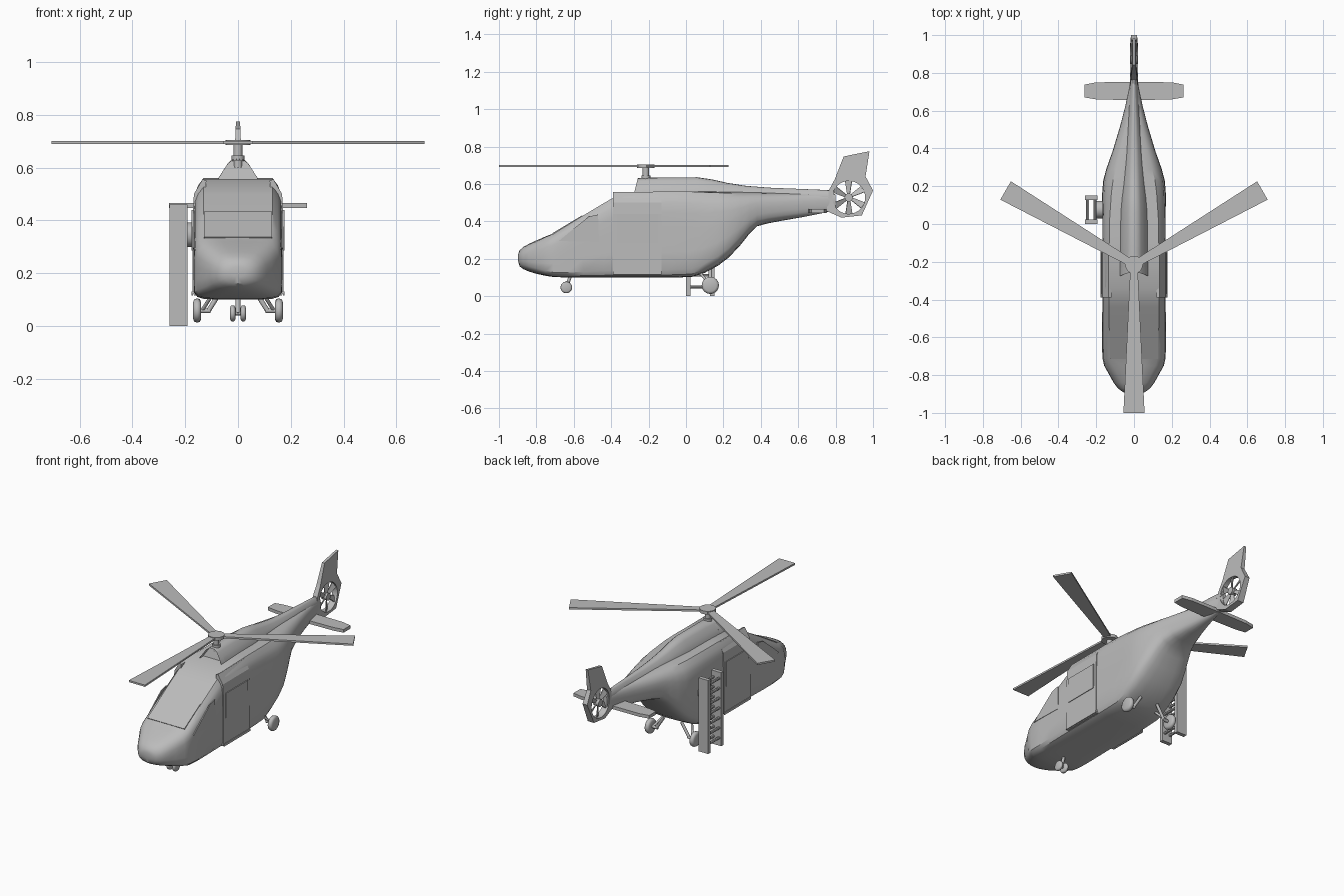
import bpy, bmesh, math
from mathutils import Vector, Matrix

if "Cube" in bpy.data.objects:
    bpy.data.objects.remove(bpy.data.objects["Cube"])

grey = bpy.data.materials.new("light_grey")
grey.diffuse_color = (0.5, 0.5, 0.5, 1)
grey.use_nodes = True
grey.node_tree.nodes["Principled BSDF"].inputs["Base Color"].default_value = grey.diffuse_color


def finish(name, bm, smooth=30):
    bmesh.ops.recalc_face_normals(bm, faces=bm.faces)
    me = bpy.data.meshes.new(name)
    bm.to_mesh(me)
    bm.free()
    ob = bpy.data.objects.new(name, me)
    me.materials.append(grey)
    bpy.context.collection.objects.link(ob)
    if smooth:
        bpy.ops.object.select_all(action='DESELECT')
        ob.select_set(True)
        bpy.context.view_layer.objects.active = ob
        bpy.ops.object.shade_smooth_by_angle(angle=math.radians(smooth))
    return ob


def box(name, lo, hi):
    bm = bmesh.new()
    lo, hi = Vector(lo), Vector(hi)
    bmesh.ops.create_cube(bm, size=1, matrix=Matrix.Translation((lo + hi) / 2) @ Matrix.Diagonal((*(hi - lo), 1)))
    return finish(name, bm, 0)


def rod(name, a, b, r, sides=12, r2=None):
    a, b = Vector(a), Vector(b)
    bm = bmesh.new()
    m = Matrix.Translation((a + b) / 2) @ (b - a).to_track_quat('Z', 'Y').to_matrix().to_4x4()
    bmesh.ops.create_cone(bm, cap_ends=True, segments=sides, radius1=r, radius2=r if r2 is None else r2,
                          depth=(b - a).length, matrix=m)
    return finish(name, bm, 40)


def prism(name, pts, offset):
    """Extrude a closed 3D outline by an offset vector."""
    bm = bmesh.new()
    f = bm.faces.new([bm.verts.new(p) for p in pts])
    g = bmesh.ops.extrude_face_region(bm, geom=[f])['geom']
    bmesh.ops.translate(bm, vec=offset, verts=[v for v in g if isinstance(v, bmesh.types.BMVert)])
    return finish(name, bm, 0)


def loft(rings):
    bm = bmesh.new()
    rows = [[bm.verts.new(p) for p in r] for r in rings]
    n = len(rows[0])
    for a, b in zip(rows, rows[1:]):
        for i in range(n):
            bm.faces.new((a[i], a[(i + 1) % n], b[(i + 1) % n], b[i]))
    front = bm.faces.new(rows[0])
    bm.faces.new(rows[-1])
    return bm, front


# Fuselage: boxy cabin blending into a rounded nose and tail boom
BOXY = [(0, -1), (.45, -1), (.76, -.99), (.92, -.94), (1, -.82), (1, -.4), (1, .1), (.99, .5),
        (.97, .74), (.9, .88), (.78, 1), (.4, 1), (0, 1)]


def section(y, w, z0, z1, k):
    half = []
    for i, (bx, bz) in enumerate(BOXY):
        a = math.pi * i / 12
        x = bx * (1 - k) + math.sin(a) * k
        z = bz * (1 - k) - math.cos(a) * k
        half.append((x * w, y, (z0 + z1) / 2 + z * (z1 - z0) / 2))
    return half + [(-x, y, z) for x, y, z in half[-2:0:-1]]


# y, half width, bottom, top, roundness
HULL = [(-.897, .03, .185, .225, 1), (-.89, .058, .16, .245, .9), (-.87, .085, .145, .263, .75),
        (-.84, .108, .132, .28, .6), (-.80, .13, .12, .298, .45), (-.75, .158, .109, .32, .25),
        (-.71, .167, .103, .335, .1), (-.64, .168, .1, .376, .03), (-.55, .168, .1, .431, 0),
        (-.44, .168, .1, .497, 0), (-.34, .168, .1, .555, 0), (-.1, .168, .1, .56, 0),
        (.03, .168, .102, .56, .05), (.1, .168, .125, .56, .15), (.17, .168, .162, .56, .25),
        (.23, .163, .208, .559, .35), (.29, .147, .272, .558, .45), (.34, .13, .335, .557, .5),
        (.38, .115, .374, .556, .55), (.44, .097, .39, .554, .6), (.52, .073, .405, .552, .65),
        (.62, .047, .422, .55, .7), (.72, .026, .442, .547, .7), (.8, .014, .458, .545, .7)]
finish("fuselage", loft([section(*s) for s in HULL])[0], 35)

# Engine cowling running back into the tail, with an arched intake
ARCH = [(1, 0), (.95, .3), (.74, .55), (.5, .83), (.27, .97), (0, 1)]
COWL = [(-.27, .078, .632), (-.15, .076, .635), (.06, .073, .636), (.14, .066, .624), (.22, .058, .606),
        (.32, .05, .59), (.45, .04, .58), (.6, .029, .574), (.79, .016, .566)]
rings = []
for y, w, top in COWL:
    z0 = .53
    half = [(x * w, y + (.025 * (z - .5) if y < -.2 else 0), z0 + z * (top - z0)) for x, z in ARCH]
    rings.append(half + [(-x, yy, z) for x, yy, z in half[-2::-1]])
bm, front = loft(rings)
bmesh.ops.inset_individual(bm, faces=[front], thickness=.01)
ext = bmesh.ops.extrude_face_region(bm, geom=[front])['geom']
bmesh.ops.delete(bm, geom=[front], context='FACES_ONLY') if front.is_valid else None
bmesh.ops.translate(bm, vec=(0, .04, 0), verts=[v for v in ext if isinstance(v, bmesh.types.BMVert)])
finish("engine_cowling", bm, 35)

# Windshield panel lying on the sloping nose
prism("windshield", [(-.128, -.71, .33), (.128, -.71, .33), (.128, -.55, .426), (-.128, -.55, .426)], (0, -.004, .007))

# Sliding doors, door windows and cockpit side windows on both sides
DOOR = [(.15, .115), (.166, .115), (.173, .13), (.173, .2), (.171, .44), (.167, .5), (.134, .556), (.12, .55)]
for s, side in ((-1, "left"), (1, "right")):
    prism("door_" + side, [(s * x, -.39, z) for x, z in DOOR], (0, .26, 0))
    box("door_sill_" + side, (s * .174 - .003, -.39, .115), (s * .174 + .003, -.13, .13))
    box("door_window_" + side, (s * .172 - .004, -.37, .285), (s * .172 + .004, -.15, .44))
    prism("cockpit_window_" + side,
          [(s * .164, y, z) for y, z in ((-.68, .295), (-.62, .345), (-.52, .425), (-.47, .437), (-.465, .29))],
          (s * .006, 0, 0))

# Main rotor: mast, hub and three tapered blades
HY = -.215
rod("rotor_mast", (0, HY, .6), (0, HY, .7), .017, 16)
rod("mast_collar", (0, HY, .625), (0, HY, .645), .024, 16)
rod("rotor_hub", (0, HY, .685), (0, HY, .705), .047, 20)
for i in range(3):
    r = Matrix.Rotation(math.radians(120 * i), 3, 'Z')
    outline = [(-.02, -.03), (.02, -.03), (.056, -.785), (-.056, -.785)]
    prism("rotor_blade_%d" % (i + 1), [r @ Vector((x, y, .69)) + Vector((0, HY, 0)) for x, y in outline], (0, 0, .011))

# Tail fin, thinner towards the top, with a round fan opening
FIN = [(.752, .455), (.832, .42), (.94, .432), (1, .565), (.96, .64), (.981, .775), (.843, .747), (.795, .624), (.763, .565)]
bm = bmesh.new()
sides = [[bm.verts.new((s * (.022 - .04 * (z - .42)), y, z)) for y, z in FIN] for s in (-1, 1)]
for row in sides:
    bm.faces.new(row)
for i in range(len(FIN)):
    j = (i + 1) % len(FIN)
    bm.faces.new((sides[0][i], sides[0][j], sides[1][j], sides[1][i]))
fin = finish("tail_fin", bm, 0)
FY, FZ = .87, .528
cutter = rod("fan_cutter", (-.1, FY, FZ), (.1, FY, FZ), .088, 32)
cutter.hide_render = True
cutter.hide_set(True)
mod = fin.modifiers.new("fan_opening", 'BOOLEAN')
mod.operation, mod.solver, mod.object = 'DIFFERENCE', 'EXACT', cutter

# Tail fan
rod("fan_hub", (-.018, FY, FZ), (.018, FY, FZ), .022, 16)
for i in range(6):
    r = Matrix.Rotation(math.radians(60 * i), 3, 'X')
    pts = [(-.004, -.007, .015), (.004, .007, .015), (.008, .018, .087), (-.008, -.018, .087)]
    prism("fan_blade_%d" % (i + 1), [r @ Vector(p) + Vector((0, FY, FZ)) for p in pts], r @ Vector((.005, -.002, 0)))

# Horizontal stabiliser
STAB = [(0, .655), (.2, .66), (.262, .67), (.262, .738), (.2, .75), (0, .752)]
prism("stabiliser", [(x, y, .446) for x, y in STAB] + [(-x, y, .446) for x, y in STAB[-2:0:-1]], (0, 0, .02))


# Wheels with rounded shoulders
def wheel(name, x, y, z, r, w):
    prof = [(-.5, .7), (-.35, .93), (0, 1), (.35, .93), (.5, .7)]
    rings = [[(x + u * w, y + r * k * math.cos(a), z + r * k * math.sin(a))
              for a in (math.tau * i / 24 for i in range(24))] for u, k in prof]
    finish(name, loft(rings)[0], 50)


# Landing gear: main legs, braces and twin nose wheels
for s, side in ((-1, "left"), (1, "right")):
    wheel("main_wheel_" + side, s * .155, .13, .058, .046, .03)
    rod("main_leg_" + side, (s * .06, .13, .14), (s * .112, .13, .057), .009)
    rod("main_axle_" + side, (s * .105, .13, .057), (s * .15, .13, .057), .009)
    rod("main_brace_" + side, (s * .09, .07, .13), (s * .135, .13, .06), .007)
    wheel("nose_wheel_" + side, s * .02, -.64, .047, .031, .02)
rod("nose_leg", (0, -.61, .13), (0, -.64, .047), .009)
rod("nose_axle", (-.02, -.64, .047), (.02, -.64, .047), .007)

# Boarding ladder standing against the left side
for n, y in (("front", 0), ("rear", .128)):
    box("ladder_rail_" + n, (-.26, y, 0), (-.192, y + .024, .46))
for i in range(7):
    z = .05 + i * .062
    for x in (-.245, -.207):
        rod("ladder_rung", (x, .01, z), (x, .14, z), .008, 8)
rod("ladder_mount", (-.2, .076, .345), (-.15, .076, .345), .047, 20)
